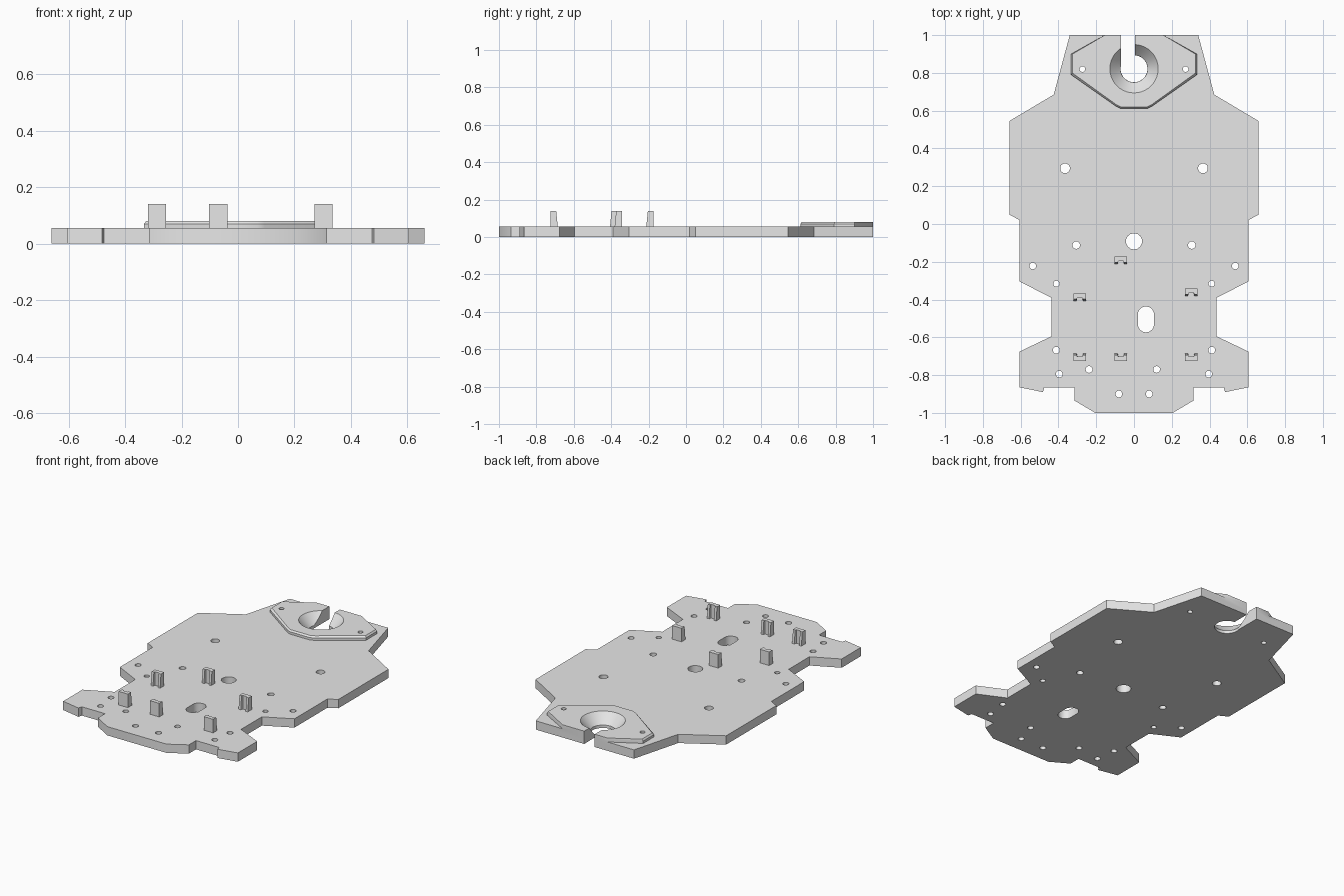
import bpy, bmesh, math

if "Cube" in bpy.data.objects:
    bpy.data.objects.remove(bpy.data.objects["Cube"])

grey = bpy.data.materials.new("plain grey")
grey.diffuse_color = (0.8, 0.8, 0.8, 1)
grey.use_nodes = True
grey.node_tree.nodes["Principled BSDF"].inputs["Base Color"].default_value = grey.diffuse_color


def prism(name, pts, z0, z1, adjust=None):
    """Extrude a closed xy outline between two heights."""
    bm = bmesh.new()
    face = bm.faces.new([bm.verts.new((x, y, z0)) for x, y in pts])
    ext = bmesh.ops.extrude_face_region(bm, geom=[face])
    for v in ext["geom"]:
        if isinstance(v, bmesh.types.BMVert):
            v.co.z = z1
            if adjust:
                adjust(v)
    bmesh.ops.recalc_face_normals(bm, faces=bm.faces)
    return finish(name, bm)


def finish(name, bm):
    mesh = bpy.data.meshes.new(name)
    bm.to_mesh(mesh)
    bm.free()
    mesh.materials.append(grey)
    ob = bpy.data.objects.new(name, mesh)
    bpy.context.collection.objects.link(ob)
    return ob


def mirrored(half):
    return half + [(-x, y) for x, y in reversed(half)]


def oval(cx, cy, r, stretch=0.0, n=14):
    """Round outline, optionally stretched along y into a slot."""
    pts = []
    for i in range(n):
        a = 2 * math.pi * (i + 0.5) / n
        s = math.sin(a)
        pts.append((cx + r * math.cos(a), cy + r * s + math.copysign(stretch, s)))
    return pts


def boolean(target, tool, operation):
    mod = target.modifiers.new("cut", "BOOLEAN")
    mod.operation = operation
    mod.solver = "EXACT"
    mod.object = tool
    bpy.context.view_layer.objects.active = target
    bpy.ops.object.modifier_apply(modifier=mod.name)
    bpy.data.objects.remove(tool, do_unlink=True)


# Flat base plate
plate = prism("base_plate", mirrored([
    (0.34, 1.0), (0.425, 0.685), (0.66, 0.545), (0.66, 0.05), (0.605, 0.02),
    (0.605, -0.305), (0.438, -0.39), (0.438, -0.595), (0.605, -0.675),
    (0.605, -0.865), (0.482, -0.89), (0.475, -0.865), (0.315, -0.865),
    (0.315, -0.935), (0.205, -1.0)]), 0, 0.055)

# Raised pad at the rear, with a slightly chamfered rim
def chamfer(v):
    if v.co.y < 0.99:
        v.co.x *= 0.975
        v.co.y += 0.008 if v.co.y < 0.85 else 0

pad_half = [(0.155, 1.0), (0.333, 0.9), (0.333, 0.79), (0.095, 0.623), (0.07, 0.611)]
pad = prism("rear_pad", mirrored(pad_half), 0.03, 0.07)
bm = bmesh.new()
bm.from_mesh(pad.data)
top = [f for f in bm.faces if f.normal.z > 0.9]
ext = bmesh.ops.extrude_face_region(bm, geom=top)
bmesh.ops.delete(bm, geom=top, context="FACES_ONLY")
for v in ext["geom"]:
    if isinstance(v, bmesh.types.BMVert):
        v.co.z = 0.08
        chamfer(v)
bmesh.ops.recalc_face_normals(bm, faces=bm.faces)
bm.to_mesh(pad.data)
bm.free()
boolean(plate, pad, "UNION")

# Funnel-shaped hole and the entry slot leading to it
bm = bmesh.new()
profile = [(0, 0.12), (0.158, 0.12), (0.128, 0.08), (0.098, 0.045),
           (0.072, 0.018), (0.07, -0.03), (0, -0.03)]
verts = [bm.verts.new((r, 0, z)) for r, z in profile]
edges = [bm.edges.new(p) for p in zip(verts, verts[1:])]
bmesh.ops.spin(bm, geom=verts + edges, cent=(0, 0, 0), axis=(0, 0, 1),
               angle=2 * math.pi, steps=40)
bmesh.ops.remove_doubles(bm, verts=bm.verts, dist=1e-5)
bmesh.ops.translate(bm, verts=bm.verts, vec=(0, 0.822, 0))
bmesh.ops.recalc_face_normals(bm, faces=bm.faces)
boolean(plate, finish("funnel_cutter", bm), "DIFFERENCE")
boolean(plate, prism("slot_cutter", [(-0.068, 0.83), (0.005, 0.83), (0.005, 1.1),
                                     (-0.068, 1.1)], -0.05, 0.2), "DIFFERENCE")

# Mirrored pairs of screw holes, then the single ones
holes = []
for x, y, r in [(0.365, 0.295, 0.026), (0.306, -0.112, 0.02), (0.536, -0.222, 0.018),
                (0.411, -0.316, 0.016), (0.412, -0.668, 0.018), (0.396, -0.795, 0.018),
                (0.08, -0.90, 0.018), (0.273, 0.82, 0.015)]:
    holes += [(x, y, r, 0), (-x, y, r, 0)]
holes += [(-0.238, -0.77, 0.018, 0), (0.12, -0.77, 0.018, 0),
          (0, -0.092, 0.043, 0), (0.063, -0.505, 0.043, 0.026)]
for x, y, r, s in holes:
    boolean(plate, prism("hole_cutter", oval(x, y, r, s), -0.05, 0.2), "DIFFERENCE")

# Upright U-shaped clips, the two rows open towards each other
for i, (cx, cy, d) in enumerate([(-0.287, -0.705, 1), (-0.07, -0.705, 1), (0.303, -0.705, 1),
                                 (-0.07, -0.193, -1), (-0.287, -0.387, -1), (0.303, -0.362, -1)]):
    u = [(-0.032, -0.02), (0.032, -0.02), (0.032, 0.02), (0.017, 0.02), (0.013, 0.004),
         (-0.013, 0.004), (-0.017, 0.02), (-0.032, 0.02)]

    def lean(v, cy=cy, d=d):
        if (v.co.y - cy) * d > 0.01:
            v.co.y -= 0.009 * d

    prism(f"clip_{i + 1}", [(cx + d * x, cy + d * y) for x, y in u], 0.05, 0.14, lean)

# Smooth curved walls, keep hard edges
bpy.ops.object.select_all(action="DESELECT")
plate.select_set(True)
bpy.ops.object.shade_smooth_by_angle(angle=math.radians(32))
